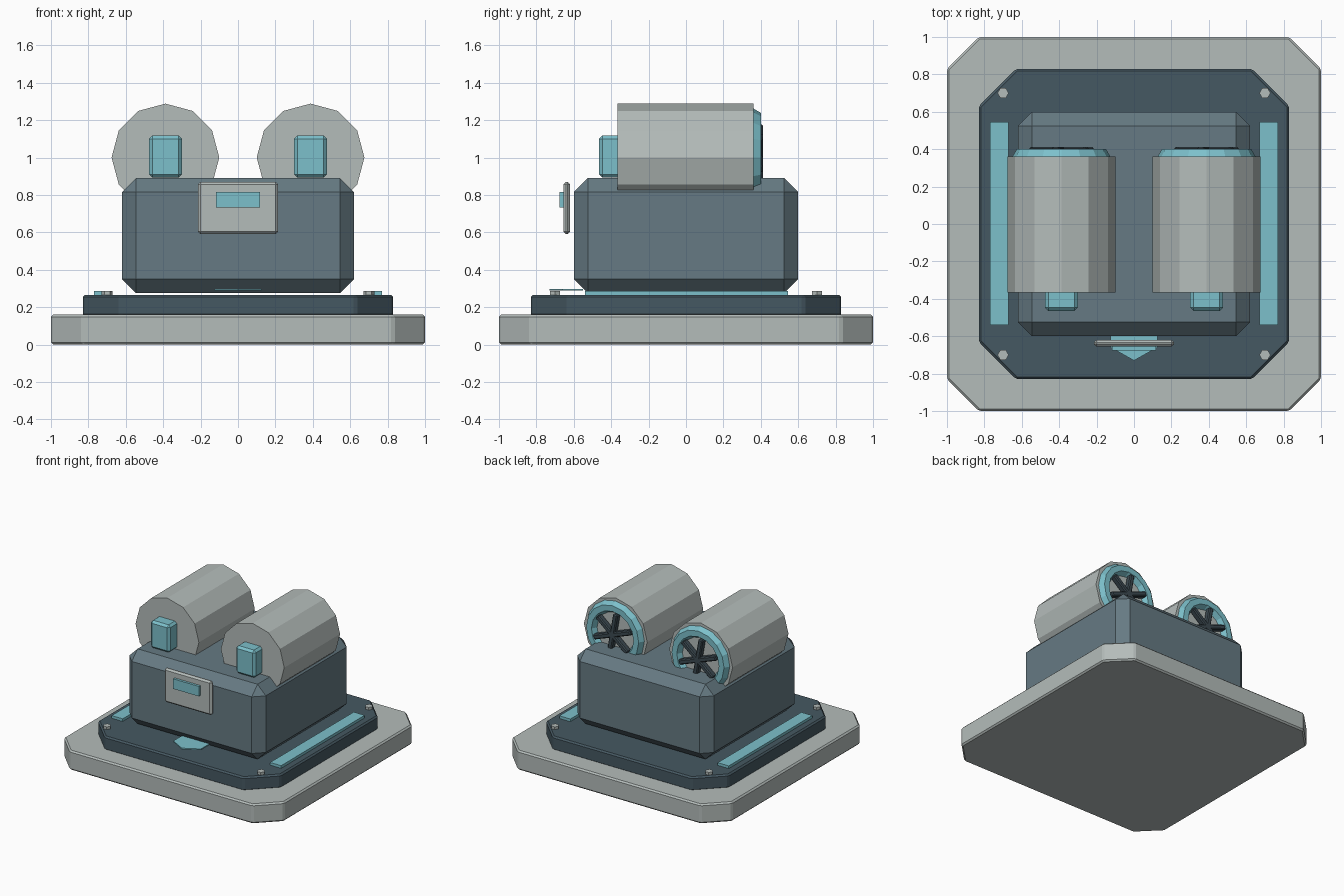
import bpy, bmesh, math
from mathutils import Matrix, Vector

cube = bpy.data.objects.get("Cube")
if cube:
    bpy.data.objects.remove(cube, do_unlink=True)


def material(name, rgb):
    m = bpy.data.materials.new(name)
    m.use_nodes = True
    m.diffuse_color = (*rgb, 1)
    m.node_tree.nodes["Principled BSDF"].inputs["Base Color"].default_value = (*rgb, 1)
    return m


GREY = material("light grey", (0.456, 0.503, 0.491))
SLATE = material("slate blue", (0.133, 0.195, 0.227))
NAVY = material("dark slate", (0.06, 0.098, 0.122))
CYAN = material("pale cyan", (0.202, 0.527, 0.597))
DARK = material("fan charcoal", (0.045, 0.068, 0.083))


def finish(name, bm, mat, bevel=0):
    bmesh.ops.recalc_face_normals(bm, faces=bm.faces)
    if bevel:
        bmesh.ops.bevel(bm, geom=bm.edges[:], offset=bevel, segments=1,
                        affect='EDGES', profile=0.5)
    mesh = bpy.data.meshes.new(name)
    bm.to_mesh(mesh)
    bm.free()
    mesh.materials.append(mat)
    obj = bpy.data.objects.new(name, mesh)
    bpy.context.collection.objects.link(obj)
    return obj


def box(name, lo, hi, mat, bevel=0):
    lo, hi = Vector(lo), Vector(hi)
    bm = bmesh.new()
    bmesh.ops.create_cube(bm, size=1, matrix=Matrix.Translation((lo + hi) / 2)
                          @ Matrix.Diagonal((*(hi - lo), 1)))
    return finish(name, bm, mat, bevel)


def prism(name, outline, z0, z1, mat, bevel=0):
    bm = bmesh.new()
    face = bm.faces.new([bm.verts.new((x, y, z0)) for x, y in outline])
    top = bmesh.ops.extrude_face_region(bm, geom=[face])["geom"]
    bmesh.ops.translate(bm, vec=(0, 0, z1 - z0),
                        verts=[v for v in top if isinstance(v, bmesh.types.BMVert)])
    return finish(name, bm, mat, bevel)


def octagon(half, cut):
    c = half - cut
    return [(half, -c), (half, c), (c, half), (-c, half),
            (-half, c), (-half, -c), (-c, -half), (c, -half)]


def cylinder(name, radius, depth, sides, matrix, mat):
    bm = bmesh.new()
    bmesh.ops.create_cone(bm, cap_ends=True, segments=sides, radius1=radius,
                          radius2=radius, depth=depth, matrix=matrix)
    return finish(name, bm, mat)


def ring(name, centre, major, minor, sides, tube_sides, mat):
    """Faceted ring around the y axis."""
    bm = bmesh.new()
    loops = []
    for i in range(sides):
        a = math.tau * i / sides
        loop = []
        for j in range(tube_sides):
            b = math.tau * j / tube_sides
            r = major + minor * math.cos(b)
            offset = Vector((r * math.cos(a), minor * math.sin(b), r * math.sin(a)))
            loop.append(bm.verts.new(centre + offset))
        loops.append(loop)
    for i in range(sides):
        p, q = loops[i], loops[(i + 1) % sides]
        for j in range(tube_sides):
            k = (j + 1) % tube_sides
            bm.faces.new((p[j], p[k], q[k], q[j]))
    return finish(name, bm, mat)


# Stacked base and main housing
prism("base_slab", octagon(1, 0.17), 0, 0.16, GREY, 0.012)
prism("deck_plate", octagon(0.83, 0.2), 0.15, 0.265, NAVY, 0.012)
box("main_housing", (-0.62, -0.6, 0.275), (0.62, 0.6, 0.89), SLATE, 0.075)

# Front panel, its display and the deck arrow
box("front_panel", (-0.215, -0.655, 0.59), (0.215, -0.62, 0.87), GREY, 0.014)
box("panel_display", (-0.117, -0.675, 0.733), (0.117, -0.65, 0.815), CYAN)
prism("deck_arrow", [(-0.125, -0.55), (-0.125, -0.66), (0, -0.73),
                     (0.125, -0.66), (0.125, -0.55)], 0.288, 0.298, CYAN)

for side, s in (("right", -1), ("left", 1)):
    # Light strips and corner bolts on the deck
    box(side + "_light_strip", (s * 0.72 - 0.05, -0.54, 0.255),
        (s * 0.72 + 0.05, 0.545, 0.287), CYAN)
    for end, t in (("front", -1), ("back", 1)):
        cylinder(f"{end}_{side}_bolt", 0.03, 0.035, 6,
                 Matrix.Translation((s * 0.7, t * 0.7, 0.2695))
                 @ Matrix.Rotation(math.pi / 6, 4, 'Z'), GREY)

    # Drum with front box and rear fan
    x, z = s * 0.388, 1.0
    cylinder(side + "_drum", 0.288, 0.725, 12,
             Matrix.Translation((x, -0.0025, z)) @ Matrix.Rotation(math.pi / 2, 4, 'X'), GREY)
    box(side + "_drum_box", (x - 0.088, -0.465, 0.892),
        (x + 0.088, -0.335, 1.118), CYAN, 0.018)
    ring(side + "_fan_ring", Vector((x, 0.36, z)), 0.215, 0.047, 16, 6, CYAN)
    for n in range(3):
        bar = box(f"{side}_fan_bar_{n + 1}", (-0.178, -0.025, -0.02),
                  (0.178, 0.025, 0.02), DARK, 0.008)
        bar.location = (x, 0.388, z)
        bar.rotation_euler.y = math.radians(20 + 60 * n)
